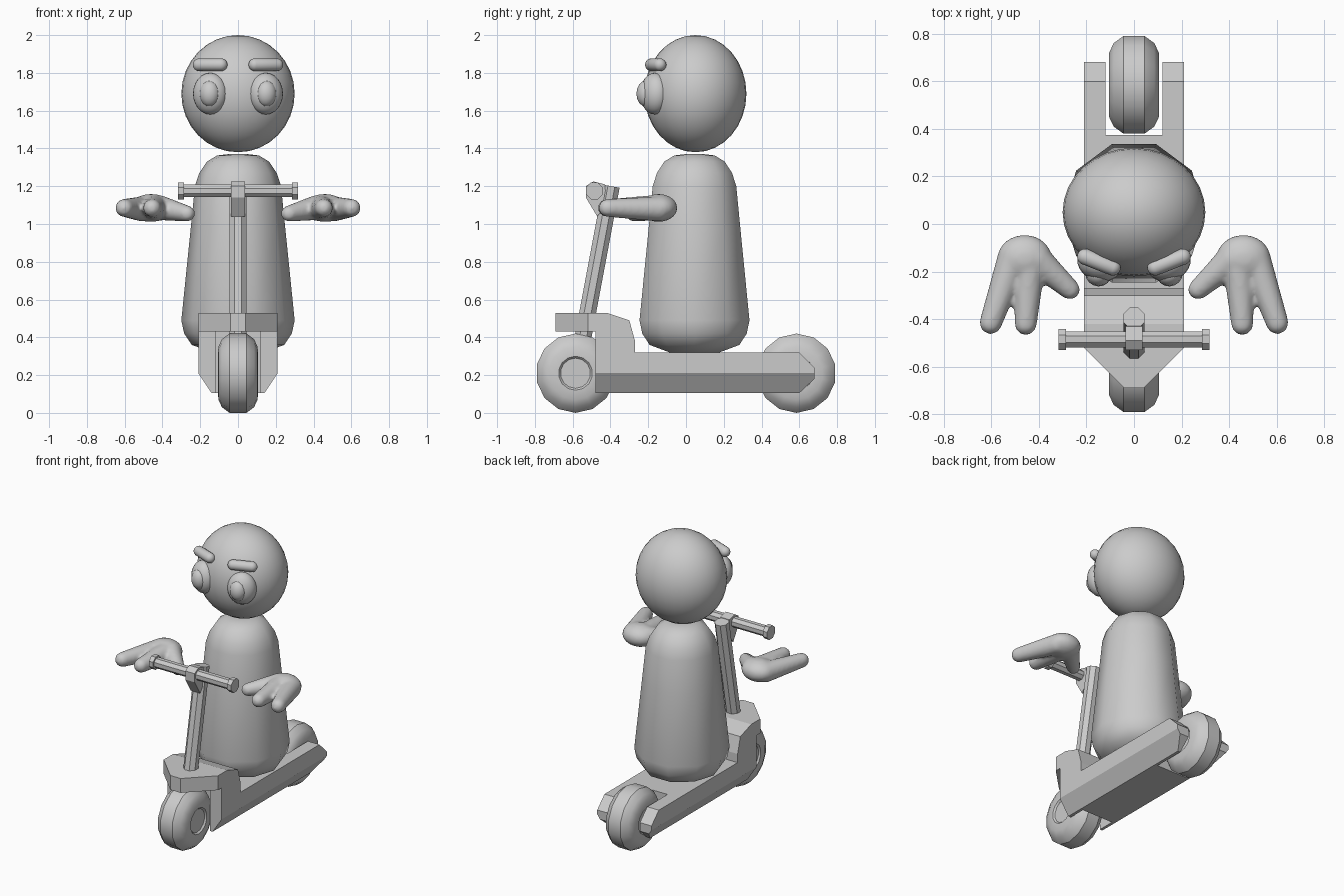
import bpy, bmesh, math
from mathutils import Vector, Matrix

cube = bpy.data.objects.get("Cube")
if cube:
    bpy.data.objects.remove(cube)

grey = bpy.data.materials.new("plain grey")
grey.use_nodes = True
grey.diffuse_color = (0.6, 0.6, 0.6, 1)
grey.node_tree.nodes["Principled BSDF"].inputs["Base Color"].default_value = (0.6, 0.6, 0.6, 1)


def finish(name, bm, smooth=None):
    bmesh.ops.recalc_face_normals(bm, faces=bm.faces)
    mesh = bpy.data.meshes.new(name)
    bm.to_mesh(mesh)
    bm.free()
    mesh.materials.append(grey)
    ob = bpy.data.objects.new(name, mesh)
    bpy.context.collection.objects.link(ob)
    if smooth:
        activate(ob)
        bpy.ops.object.shade_smooth_by_angle(angle=math.radians(smooth))
    return ob


def activate(ob):
    bpy.ops.object.select_all(action='DESELECT')
    ob.select_set(True)
    bpy.context.view_layer.objects.active = ob


def prism(name, pts, axis, lo, hi):
    """Extrude a flat outline along one axis."""
    place = {'x': lambda a, b, t: (t, a, b),
             'y': lambda a, b, t: (a, t, b),
             'z': lambda a, b, t: (a, b, t)}[axis]
    bm = bmesh.new()
    rings = [[bm.verts.new(place(a, b, t)) for a, b in pts] for t in (lo, hi)]
    n = len(pts)
    bm.faces.new(rings[0])
    bm.faces.new(rings[1])
    for i in range(n):
        j = (i + 1) % n
        bm.faces.new((rings[0][i], rings[0][j], rings[1][j], rings[1][i]))
    return finish(name, bm)


def lathe(name, profile, sides, matrix, smooth, turn=0.0):
    """Spin (radius, height) pairs around local z, closed at both ends."""
    bm = bmesh.new()
    rings = []
    for r, z in profile:
        angles = [turn + math.tau * i / sides for i in range(sides)]
        rings.append([bm.verts.new((r * math.cos(a), r * math.sin(a), z)) for a in angles])
    for low, high in zip(rings, rings[1:]):
        for i in range(sides):
            j = (i + 1) % sides
            bm.faces.new((low[i], low[j], high[j], high[i]))
    bm.faces.new(rings[0])
    bm.faces.new(rings[-1])
    bm.transform(matrix)
    return finish(name, bm, smooth)


def rod(name, a, b, r, sides=8, smooth=None):
    a, b = Vector(a), Vector(b)
    aim = Matrix.Translation(a) @ (b - a).to_track_quat('Z', 'Y').to_matrix().to_4x4()
    return lathe(name, [(r, 0), (r, (b - a).length)], sides, aim, smooth, math.pi / 8)


def add_ball(bm, centre, radii, turn=0.0, segments=24):
    m = Matrix.Translation(centre) @ Matrix.Rotation(turn, 4, 'Z') @ Matrix.Diagonal((*radii, 1))
    bmesh.ops.create_uvsphere(bm, u_segments=segments, v_segments=segments // 2, radius=1, matrix=m)


def ball(name, centre, radii, turn=0.0, segments=24):
    bm = bmesh.new()
    add_ball(bm, centre, radii, turn, segments)
    return finish(name, bm, 180)


def add_capsule(bm, a, b, ra, rb):
    """Tapered rounded limb: a sphere with its two halves pulled apart."""
    a, b = Vector(a), Vector(b)
    aim = (b - a).to_track_quat('Z', 'Y').to_matrix()
    made = bmesh.ops.create_uvsphere(bm, u_segments=16, v_segments=11, radius=1)
    for v in made["verts"]:
        v.co = b + aim @ v.co * rb if v.co.z > 0 else a + aim @ v.co * ra


def combine(target, tool, operation):
    mod = target.modifiers.new(operation.title(), 'BOOLEAN')
    mod.operation, mod.solver, mod.object = operation, 'EXACT', tool
    activate(target)
    bpy.ops.object.modifier_apply(modifier=mod.name)
    bpy.data.objects.remove(tool)


# Scooter frame: side outline trimmed by the top and front outlines
frame = prism("scooter_frame", [
    (-0.48, 0.105), (0.6, 0.105), (0.68, 0.18), (0.68, 0.24), (0.6, 0.32), (-0.27, 0.32),
    (-0.27, 0.38), (-0.30, 0.49), (-0.42, 0.53), (-0.69, 0.53), (-0.69, 0.43), (-0.48, 0.43)],
    'x', -0.3, 0.3)
half = [(0.03, -0.7), (0.4, -0.33), (0.4, 0.8), (0.12, 0.8), (0.12, 0.375)]
top = prism("top_cutter", half + [(-x, y) for x, y in reversed(half)], 'z', 0, 1)
combine(frame, top, 'INTERSECT')
half = [(0.12, 0.075), (0.21, 0.21), (0.21, 0.7)]
front = prism("front_cutter", half + [(-x, z) for x, z in reversed(half)], 'y', -1, 1)
combine(frame, front, 'INTERSECT')
slot = prism("slot_cutter", [(-0.12, 0), (0.12, 0), (0.12, 0.43), (-0.12, 0.43)], 'y', -1, -0.36)
combine(frame, slot, 'DIFFERENCE')

# Wheels with rounded treads and recessed hubs
side = [(0.08, 0.095), (0.09, 0.106), (0.14, 0.104), (0.18, 0.085), (0.21, 0.045)]
tread = [(r, -x) for r, x in side] + [(r, x) for r, x in reversed(side)]
for name, y in (("front_wheel", -0.585), ("rear_wheel", 0.585)):
    lathe(name, tread, 14, Matrix.Translation((0, y, 0.21)) @ Matrix.Rotation(math.pi / 2, 4, 'Y'), 35)

# Steering column, clamp and handlebar
rod("steering_column", (0, -0.545, 0.40), (0, -0.395, 1.20), 0.048)
prism("handlebar_clamp", [(-0.53, 1.14), (-0.53, 1.2), (-0.49, 1.225), (-0.43, 1.21),
                          (-0.42, 1.1), (-0.47, 1.04)], 'x', -0.036, 0.036)
rod("handlebar", (-0.3, -0.485, 1.175), (0.3, -0.485, 1.175), 0.036)
for s, tag in ((1, "left"), (-1, "right")):
    rod(tag + "_grip_cap", (s * 0.285, -0.485, 1.175), (s * 0.318, -0.485, 1.175), 0.048)

# Rider's torso and head
lathe("torso", [(0.13, 0.318), (0.245, 0.36), (0.285, 0.42), (0.3, 0.49), (0.25, 0.98), (0.228, 1.2),
                (0.205, 1.27), (0.165, 1.33), (0.11, 1.363), (0.05, 1.37)],
      10, Matrix.Translation((0, 0.045, 0)) @ Matrix.Diagonal((1, 1.02, 1, 1)), 50)
ball("head", (0, 0.05, 1.69), (0.3, 0.27, 0.31), segments=32)

for s, tag in ((1, "left"), (-1, "right")):
    # Face
    ball(tag + "_eye", (s * 0.147, -0.165, 1.69), (0.094, 0.075, 0.11), s * 0.4)
    ball(tag + "_pupil", (s * 0.15, -0.21, 1.69), (0.055, 0.052, 0.07), s * 0.4, 16)
    bm = bmesh.new()
    add_capsule(bm, (s * 0.09, -0.183, 1.843), (s * 0.205, -0.138, 1.843), 0.034, 0.034)
    finish(tag + "_eyebrow", bm, 180)

    # Floating hand: palm, thumb and two fingers fused into one skin
    bm = bmesh.new()
    add_ball(bm, (s * 0.46, -0.145, 1.085), (0.115, 0.1, 0.074))
    for a, b, ra, rb in (
            ((0.41, -0.15, 1.085), (0.27, -0.275, 1.055), 0.068, 0.043),
            ((0.44, -0.17, 1.085), (0.455, -0.42, 1.085), 0.07, 0.047),
            ((0.51, -0.15, 1.08), (0.602, -0.415, 1.085), 0.068, 0.048)):
        add_capsule(bm, (s * a[0], *a[1:]), (s * b[0], *b[1:]), ra, rb)
    hand = finish(tag + "_hand", bm)
    skin = hand.modifiers.new("Fuse", 'REMESH')
    skin.mode, skin.voxel_size, skin.use_smooth_shade = 'VOXEL', 0.011, True
    soft = hand.modifiers.new("Soften", 'SMOOTH')
    soft.factor, soft.iterations = 0.5, 6
